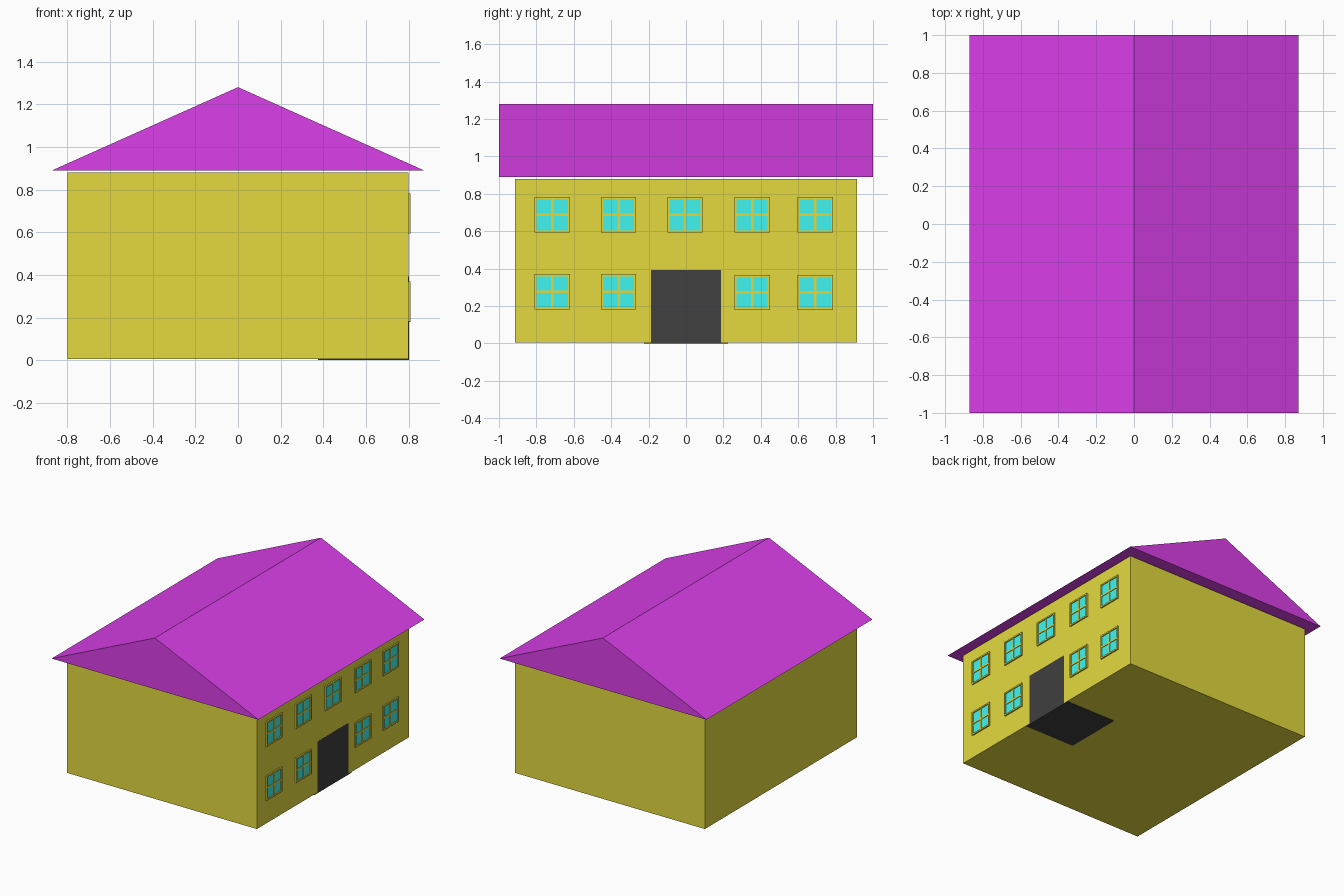
import bpy, bmesh
from mathutils import Matrix, Vector

if "Cube" in bpy.data.objects:
    bpy.data.objects.remove(bpy.data.objects["Cube"])


def material(name, rgb):
    m = bpy.data.materials.new(name)
    m.diffuse_color = (*rgb, 1)
    m.use_nodes = True
    m.node_tree.nodes["Principled BSDF"].inputs["Base Color"].default_value = m.diffuse_color
    return m


YELLOW = material("wall_yellow", (0.78, 0.70, 0.05))
PURPLE = material("roof_purple", (0.71, 0.05, 0.82))
CYAN = material("glass_cyan", (0.05, 0.91, 0.88))
BLACK = material("door_black", (0.05, 0.05, 0.05))


def finish(name, bm, mat):
    bmesh.ops.recalc_face_normals(bm, faces=bm.faces)
    me = bpy.data.meshes.new(name)
    bm.to_mesh(me)
    bm.free()
    me.materials.append(mat)
    ob = bpy.data.objects.new(name, me)
    bpy.context.collection.objects.link(ob)
    return ob


def add_box(bm, lo, hi):
    lo, hi = Vector(lo), Vector(hi)
    mat = Matrix.Translation((lo + hi) / 2) @ Matrix.Diagonal((*(hi - lo), 1))
    bmesh.ops.create_cube(bm, size=1, matrix=mat)


def box(name, lo, hi, mat):
    bm = bmesh.new()
    add_box(bm, lo, hi)
    return finish(name, bm, mat)


# House walls
box("house_body", (-0.8, -0.915, 0.005), (0.8, 0.915, 0.88), YELLOW)

# Gable roof: triangular profile extruded along y
bm = bmesh.new()
tri = bm.faces.new([bm.verts.new((x, -1, z))
                    for x, z in ((-0.872, 0.89), (0.872, 0.89), (0, 1.28))])
ext = bmesh.ops.extrude_face_region(bm, geom=[tri], use_keep_orig=True)
bmesh.ops.translate(bm, vec=(0, 2, 0),
                    verts=[g for g in ext["geom"] if isinstance(g, bmesh.types.BMVert)])
finish("roof", bm, PURPLE)

# Dark doorway and its floor slab
box("doorway", (0.6, -0.187, 0.003), (0.801, 0.187, 0.393), BLACK)
box("doorway_floor", (0.375, -0.225, 0), (0.801, 0.225, 0.006), BLACK)


# Window: frame bars, crossed glazing bars, and a pane
def window(name, y, z, r=0.094, t=0.011):
    bm = bmesh.new()
    x0, x1 = 0.795, 0.81
    for s in (-1, 1):
        a, b = sorted((s * r, s * (r - t)))
        add_box(bm, (x0, y + a, z - r), (x1, y + b, z + r))
        add_box(bm, (x0, y - r + t, z + a), (x1, y + r - t, z + b))
    h = 0.006
    add_box(bm, (x0, y - h, z - r + t), (0.808, y + h, z + r - t))
    add_box(bm, (x0, y - r + t, z - h), (0.8075, y + r - t, z + h))
    finish(name + "_frame", bm, YELLOW)
    p = r - t
    box(name + "_glass", (x0, y - p, z - p), (0.803, y + p, z + p), CYAN)


for i, y in enumerate((-0.715, -0.36, -0.005, 0.354, 0.691)):
    window(f"upper_window_{i + 1}", y, 0.688)
    if i != 2:
        window(f"lower_window_{i + 1}", y, 0.276 if i < 2 else 0.273)
